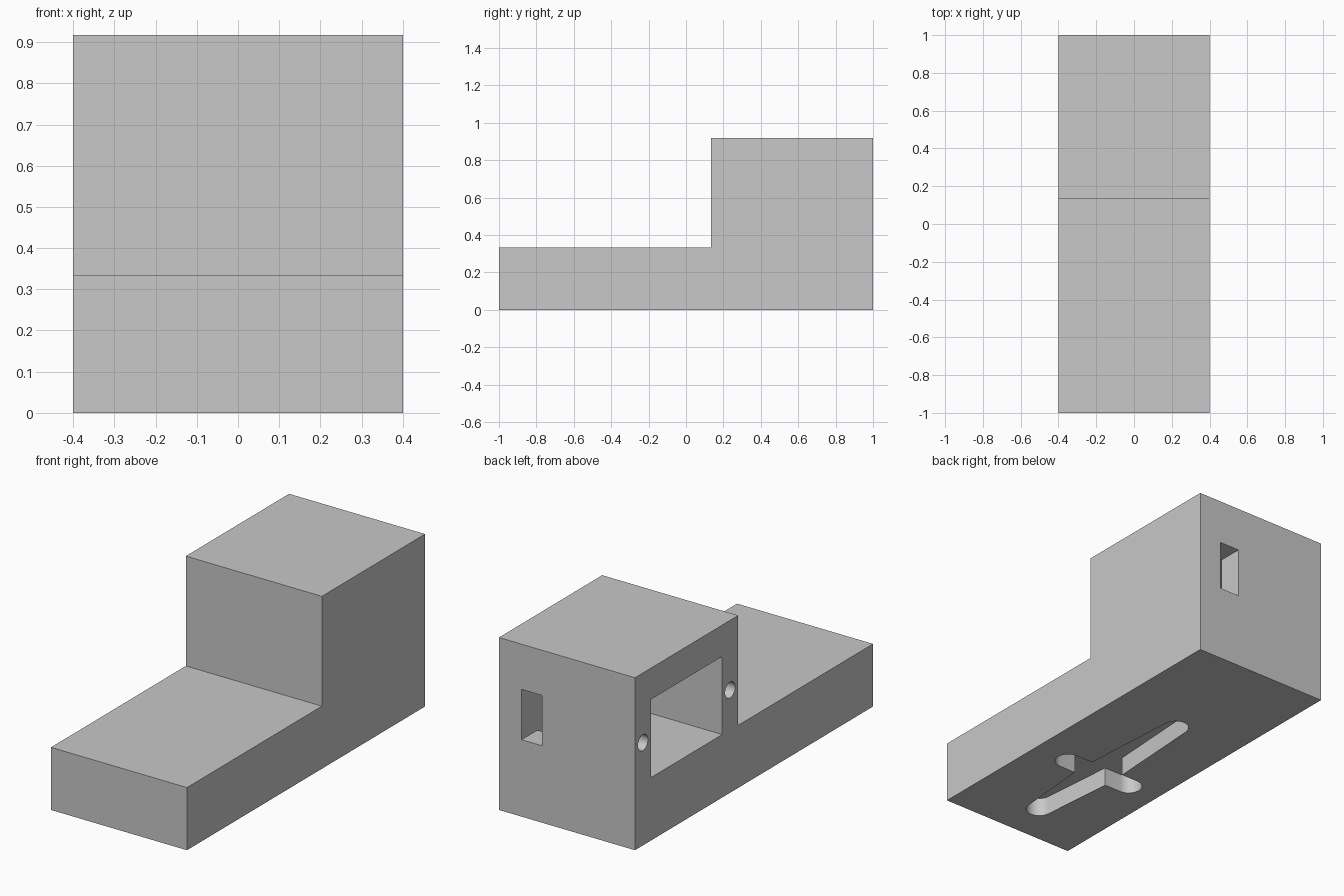
import bpy, bmesh
from math import sin, cos, pi
from mathutils import Vector

if "Cube" in bpy.data.objects:
    bpy.data.objects.remove(bpy.data.objects["Cube"], do_unlink=True)

grey = bpy.data.materials.new("plain_grey")
grey.use_nodes = True
grey.diffuse_color = (0.58, 0.58, 0.58, 1)
grey.node_tree.nodes["Principled BSDF"].inputs["Base Color"].default_value = (0.58, 0.58, 0.58, 1)


def prism(name, points, sweep):
    """Solid made by sweeping a closed planar outline along a vector."""
    bm = bmesh.new()
    face = bm.faces.new([bm.verts.new(p) for p in points])
    new = bmesh.ops.extrude_face_region(bm, geom=[face])["geom"]
    moved = [g for g in new if isinstance(g, bmesh.types.BMVert)]
    bmesh.ops.translate(bm, verts=moved, vec=sweep)
    bmesh.ops.recalc_face_normals(bm, faces=bm.faces)
    mesh = bpy.data.meshes.new(name)
    bm.to_mesh(mesh)
    bm.free()
    mesh.materials.append(grey)
    obj = bpy.data.objects.new(name, mesh)
    bpy.context.collection.objects.link(obj)
    return obj


def arc(cx, cy, r, start, sweep, steps):
    return [(cx + r * cos(start + sweep * i / steps),
             cy + r * sin(start + sweep * i / steps)) for i in range(steps + 1)]


def cut(body, cutter):
    mod = body.modifiers.new(cutter.name, "BOOLEAN")
    mod.operation = "DIFFERENCE"
    mod.solver = "EXACT"
    mod.object = cutter
    bpy.context.view_layer.objects.active = body
    bpy.ops.object.modifier_apply(modifier=mod.name)
    bpy.data.objects.remove(cutter, do_unlink=True)


# Stepped body: low arm at the front, tall housing at the back
HALF, STEP_Y, STEP_Z, TOP = 0.4, 0.133, 0.333, 0.917
profile = [(-1, 0), (1, 0), (1, TOP), (STEP_Y, TOP), (STEP_Y, STEP_Z), (-1, STEP_Z)]
body = prism("stepped_mount", [(-HALF, y, z) for y, z in profile], (2 * HALF, 0, 0))

# Motor pocket, open on one side
POCKET_END, MID_Y, MID_Z = 0.267, 0.567, 0.5425
y0, y1, z0, z1 = MID_Y - 0.3, MID_Y + 0.3, 0.335, 0.75
pocket = [(y0, z0), (y1, z0), (y1, z1), (y0, z1)]
cut(body, prism("pocket", [(-0.5, y, z) for y, z in pocket], (POCKET_END + 0.5, 0, 0)))

# Cable window through the back wall, flush with the end of the pocket
window = [(0.147, 0.409), (POCKET_END, 0.409), (POCKET_END, 0.677), (0.147, 0.677)]
cut(body, prism("cable_window", [(x, 0.8, z) for x, z in window], (0, 0.3, 0)))

# Blind screw holes on both sides of the pocket
for side in (-1, 1):
    ring = arc(MID_Y + side * 0.366, MID_Z + 0.004, 0.042, 0, 2 * pi, 32)[:-1]
    cut(body, prism("screw_hole", [(-0.5, y, z) for y, z in ring], (0.5, 0, 0)))

# Cross-shaped recess underneath: tapered long arms, straight short arms
CX, CY, R, DEPTH = -0.015, -0.298, 0.067, 0.1
arms = [(0, 0.2), (pi / 2, 0.608), (pi, 0.2), (3 * pi / 2, 0.468)]
corners = [(0.1, R), (-0.1, R), (-0.1, -R), (0.1, -R)]
outline = []
for (angle, reach), (kx, ky) in zip(arms, corners):
    outline += arc(CX + reach * cos(angle), CY + reach * sin(angle), R, angle - pi / 2, pi, 16)
    outline.append((CX + kx, CY + ky))
cut(body, prism("cross_recess", [(x, y, -0.1) for x, y in outline], (0, 0, DEPTH + 0.1)))

# Smooth the round walls, keep the edges sharp
bpy.ops.object.select_all(action="DESELECT")
body.select_set(True)
bpy.context.view_layer.objects.active = body
bpy.ops.object.shade_smooth_by_angle()
